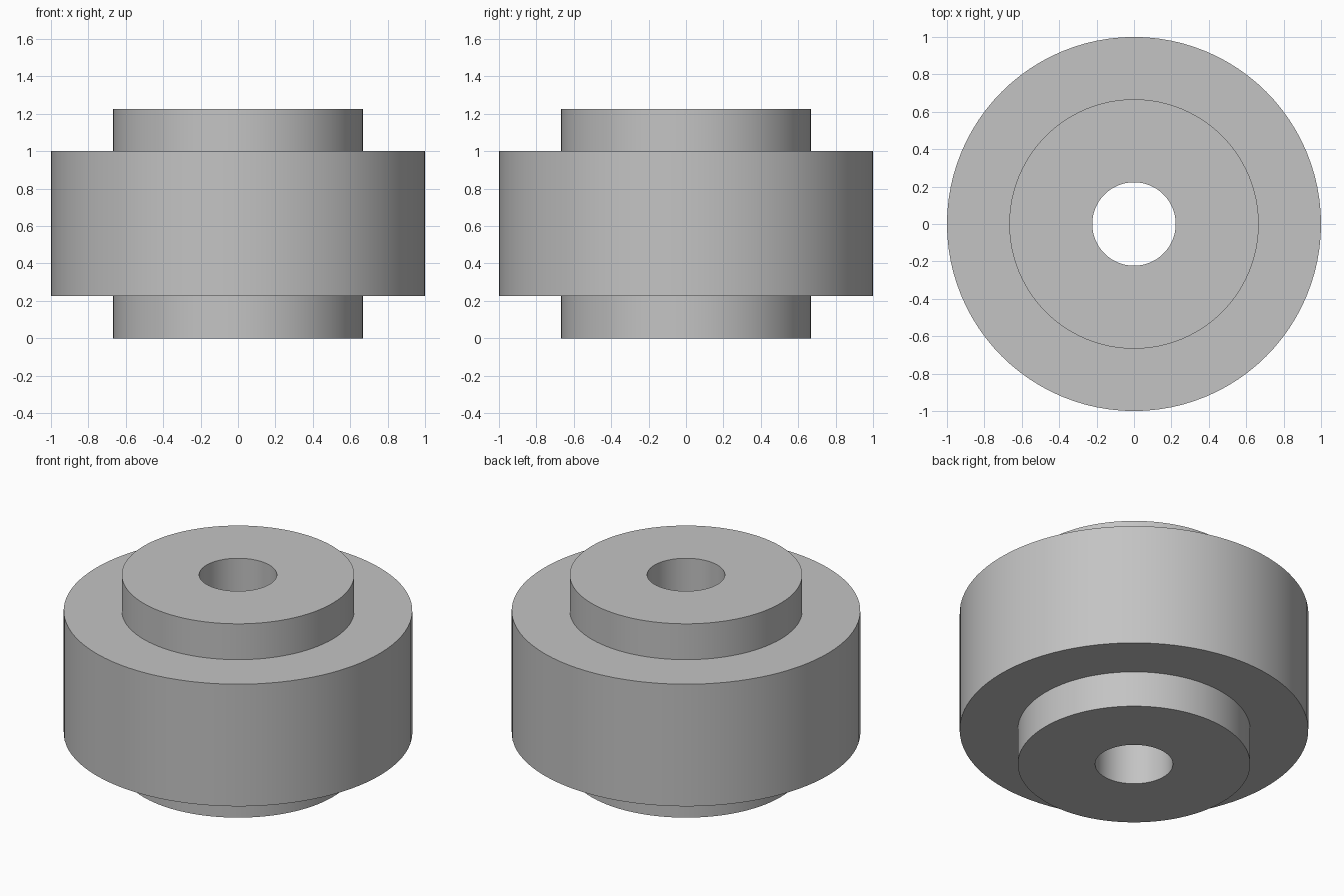
import bpy
import bmesh
from math import tau

cube = bpy.data.objects.get("Cube")
if cube:
    bpy.data.objects.remove(cube, do_unlink=True)

SEGMENTS = 96
BORE, HUB, RIM = 0.223, 0.667, 1.0
HUB_STEP, RIM_TOP, HEIGHT = 0.227, 1.0, 1.227

# Plain grey metal
grey = bpy.data.materials.new("grey metal")
grey.use_nodes = True
colour = (0.55, 0.55, 0.55, 1)
grey.diffuse_color = colour
grey.node_tree.nodes["Principled BSDF"].inputs["Base Color"].default_value = colour

# Closed half section: bore, lower hub, wide rim, upper hub
profile = [(BORE, 0), (HUB, 0), (HUB, HUB_STEP), (RIM, HUB_STEP),
           (RIM, RIM_TOP), (HUB, RIM_TOP), (HUB, HEIGHT), (BORE, HEIGHT)]

# Revolve the section into the roller
bm = bmesh.new()
verts = [bm.verts.new((r, 0, z)) for r, z in profile]
edges = [bm.edges.new((a, b)) for a, b in zip(verts, verts[1:] + verts[:1])]
bmesh.ops.spin(bm, geom=verts + edges, cent=(0, 0, 0), axis=(0, 0, 1),
               angle=tau, steps=SEGMENTS, use_merge=True)
bmesh.ops.remove_doubles(bm, verts=bm.verts, dist=0.0001)
bmesh.ops.recalc_face_normals(bm, faces=bm.faces)

mesh = bpy.data.meshes.new("roller")
bm.to_mesh(mesh)
bm.free()
mesh.materials.append(grey)
roller = bpy.data.objects.new("roller", mesh)
bpy.context.collection.objects.link(roller)

# Smooth round walls with crisp rims
bpy.ops.object.select_all(action="DESELECT")
roller.select_set(True)
bpy.context.view_layer.objects.active = roller
bpy.ops.object.shade_smooth_by_angle(angle=0.5)
